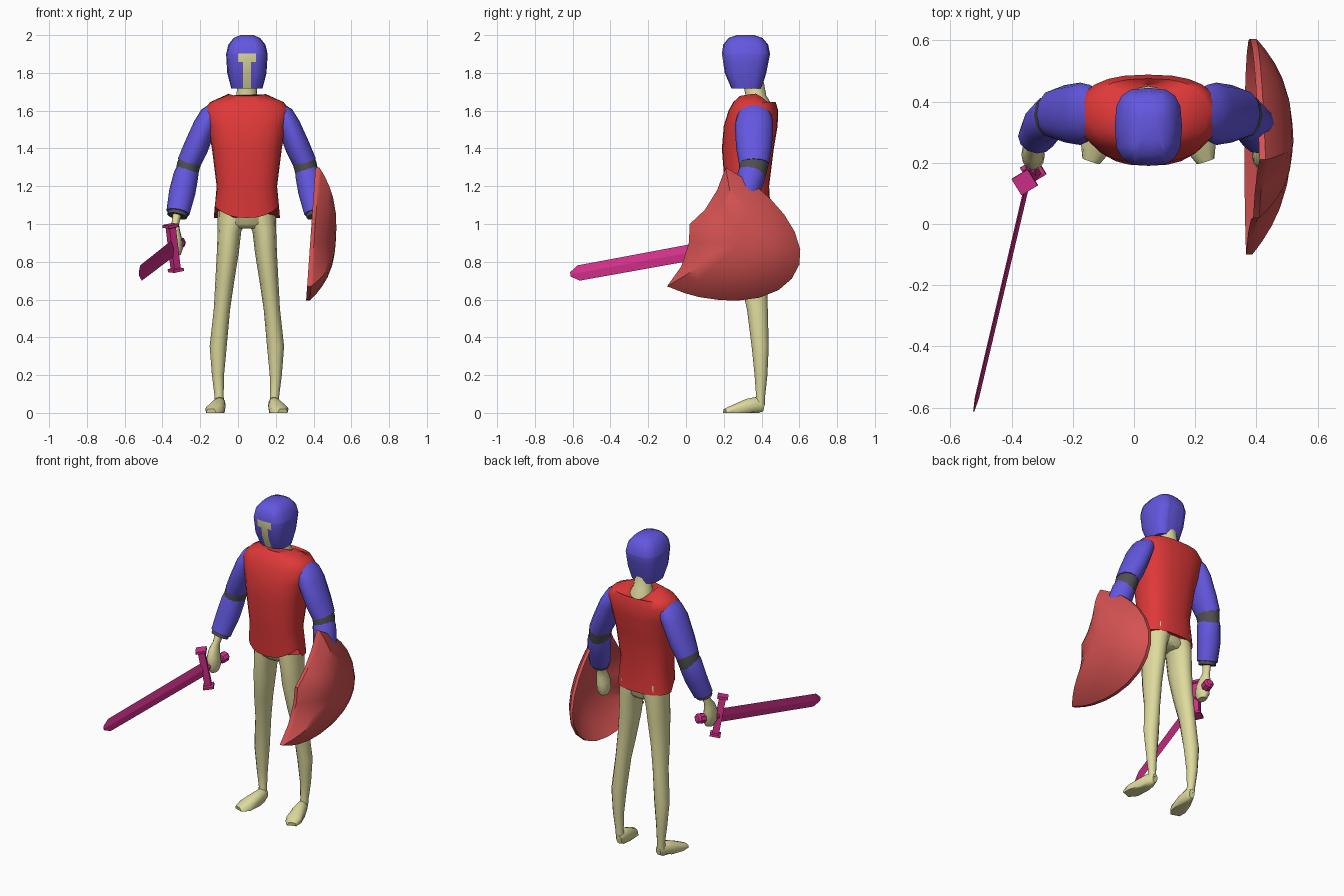
import bpy, bmesh, math
from mathutils import Vector, Matrix

if "Cube" in bpy.data.objects:
    bpy.data.objects.remove(bpy.data.objects["Cube"])

CX = 0.047  # body centre line


def material(name, rgb):
    m = bpy.data.materials.new(name)
    m.diffuse_color = (*rgb, 1)
    m.use_nodes = True
    m.node_tree.nodes["Principled BSDF"].inputs["Base Color"].default_value = m.diffuse_color
    return m


SKIN = material("pale_skin", (0.73, 0.70, 0.34))
RED = material("red_cloth", (0.74, 0.04, 0.04))
BLUE = material("blue_armour", (0.125, 0.095, 0.74))
GREY = material("dark_grey", (0.08, 0.08, 0.08))
ROSE = material("rose_shield", (0.67, 0.085, 0.085))
PINK = material("magenta_sword", (0.66, 0.03, 0.26))


def finish(bm, name, mats, mirror=False, angle=50, matrix=None):
    if matrix:
        bm.transform(matrix)
    bm.transform(Matrix.Translation((-CX, 0, 0)))
    bmesh.ops.recalc_face_normals(bm, faces=bm.faces)
    me = bpy.data.meshes.new(name)
    bm.to_mesh(me)
    bm.free()
    for m in mats:
        me.materials.append(m)
    if angle:
        me.polygons.foreach_set("use_smooth", [True] * len(me.polygons))
        me.set_sharp_from_angle(angle=math.radians(angle))
    ob = bpy.data.objects.new(name, me)
    ob.location.x = CX
    bpy.context.collection.objects.link(ob)
    if mirror:
        ob.modifiers.new("mirror", 'MIRROR').use_mirror_merge = False
    return ob


def loft(rings):
    bm = bmesh.new()
    rows = [[bm.verts.new(p) for p in r] for r in rings]
    n = len(rows[0])
    for a, b in zip(rows, rows[1:]):
        for i in range(n):
            j = (i + 1) % n
            bm.faces.new((a[i], a[j], b[j], b[i]))
    bm.faces.new(rows[0])
    bm.faces.new(rows[-1])
    return bm


def tube(path, n=12, ref=(1, 0, 0)):
    """path: (x, y, z, radius along ref, other radius)"""
    pts = [Vector(p[:3]) for p in path]
    rings = []
    for k, p in enumerate(path):
        t = (pts[min(k + 1, len(pts) - 1)] - pts[max(k - 1, 0)]).normalized()
        a = Vector(ref)
        a = (a - a.dot(t) * t).normalized()
        b = t.cross(a)
        rings.append([pts[k] + a * p[3] * math.cos(2 * math.pi * i / n)
                      + b * p[4] * math.sin(2 * math.pi * i / n) for i in range(n)])
    return loft(rings)


def stack(levels, n=16, e=2.5, lift=None):
    """levels: (z, half width, front y, back y) as superellipse rings"""
    rings = []
    for k, (z, rx, yf, yb) in enumerate(levels):
        ring = []
        for i in range(n):
            c, s = math.cos(2 * math.pi * i / n), math.sin(2 * math.pi * i / n)
            x = CX + rx * math.copysign(abs(c) ** (2 / e), c)
            y = (yf + yb) / 2 + (yb - yf) / 2 * math.copysign(abs(s) ** (2 / e), s)
            ring.append((x, y, z + (lift(k, c, s) if lift else 0)))
        rings.append(ring)
    return loft(rings)


# helmet with T-shaped opening
bm = stack([(1.718, .083, .24, .40), (1.80, .104, .205, .425), (1.90, .11, .19, .445),
            (1.95, .098, .197, .435), (1.985, .07, .225, .405), (2.0, .035, .27, .36)], e=3)
for co, no in [((-.001, 0, 0), (1, 0, 0)), ((.026, 0, 0), (1, 0, 0)), ((.070, 0, 0), (1, 0, 0)),
               ((.095, 0, 0), (1, 0, 0)), ((0, 0, 1.903), (0, 0, 1)), ((0, 0, 1.857), (0, 0, 1))]:
    bmesh.ops.bisect_plane(bm, geom=bm.verts[:] + bm.edges[:] + bm.faces[:],
                           plane_co=co, plane_no=no, dist=1e-5)
for f in bm.faces:
    c = f.calc_center_median()
    bar = 0 < c.x < .095 and 1.857 < c.z < 1.903
    slot = .026 < c.x < .07 and 1.72 < c.z < 1.903
    f.material_index = int(c.y < .27 and (bar or slot))
finish(bm, "helmet", [BLUE, SKIN])

# neck
finish(stack([(1.56, .08, .30, .455), (1.64, .075, .31, .45), (1.68, .055, .315, .425),
              (1.76, .05, .30, .41)], e=2), "neck", [SKIN])


# tunic: curved front hem, lower back hem, collar dipping at the back
def tunic_lift(k, c, s):
    if k == 0:
        return .065 * c * c if s < -.01 else 0
    if k == 6:
        return -.065 * max(s, 0) - .012 * max(-s, 0)
    return 0


finish(stack([(1.032, .175, .215, .45), (1.2, .160, .205, .44), (1.4, .185, .19, .465),
              (1.52, .208, .20, .485), (1.60, .230, .225, .488), (1.645, .195, .25, .475),
              (1.69, .095, .285, .455)], n=24, lift=tunic_lift), "tunic", [RED])

# hips and legs
finish(stack([(.975, .09, .29, .41), (1.0, .14, .26, .43), (1.15, .15, .24, .43)], e=2.2),
       "hips", [SKIN])
finish(tube([(-.02, .35, 1.08, .09, .09), (-.045, .35, .97, .063, .092),
             (-.054, .35, .85, .058, .085), (-.070, .36, .70, .05, .07),
             (-.085, .378, .55, .043, .055), (-.105, .393, .35, .045, .045),
             (-.106, .397, .2, .032, .034), (-.1, .395, .09, .024, .024),
             (-.098, .39, .045, .025, .028)]), "leg", [SKIN], mirror=True)

# feet
bm = tube([(-.092, .413, .04, .018, .028), (-.095, .385, .045, .03, .045),
           (-.105, .33, .038, .04, .042), (-.125, .25, .022, .05, .024),
           (-.14, .205, .014, .03, .012)])
for v in bm.verts:
    v.co.z = max(v.co.z - .004, 0)
    if v.co.z < .016 and v.co.y < .4:
        v.co.z = 0
finish(bm, "foot", [SKIN], mirror=True)

# sleeves, elbow bands and cuffs
finish(tube([(-.115, .37, 1.625, .03, .06), (-.145, .365, 1.58, .055, .09),
             (-.175, .36, 1.52, .062, .102), (-.225, .36, 1.40, .066, .094),
             (-.262, .36, 1.32, .062, .080)]), "upper_sleeve", [BLUE], mirror=True)
finish(tube([(-.25, .36, 1.345, .06, .08), (-.262, .357, 1.31, .062, .078),
             (-.274, .350, 1.255, .060, .070)]), "elbow_band", [GREY], mirror=True)
finish(tube([(-.268, .353, 1.285, .060, .070), (-.275, .347, 1.26, .066, .074),
             (-.295, .325, 1.17, .070, .066), (-.318, .283, 1.06, .062, .056)]),
       "forearm_guard", [BLUE], mirror=True)
finish(tube([(-.313, .292, 1.085, .052, .046), (-.322, .276, 1.042, .054, .047)]),
       "cuff_lining", [GREY], mirror=True)

# hands
finish(tube([(-.320, .28, 1.07, .025, .028), (-.332, .255, 1.0, .020, .026),
             (-.335, .24, .965, .028, .042), (-.332, .228, .92, .036, .052),
             (-.328, .225, .87, .037, .050), (-.325, .228, .835, .022, .030)]),
       "hand", [SKIN], mirror=True)

# sword: local x runs along the blade, local z along the guard
d = Vector((-.18, -.765, -.14)).normalized()
u = (Vector((-.08, 0, 1)) - Vector((-.08, 0, 1)).dot(d) * d).normalized()
w = u.cross(d)
frame = Matrix.Translation((-.343, .155, .873)) @ Matrix((d, w, u)).transposed().to_4x4()
finish(tube([(0, 0, 0, .044, .008), (.755, 0, 0, .041, .007), (.80, 0, 0, .012, .002)],
            n=4, ref=(0, 0, 1)), "sword_blade", [PINK], angle=0, matrix=frame)
finish(tube([(0, 0, s * h, r, r) for s, h, r in
             [(-1, .127, .044), (-1, .112, .044), (-1, .108, .028),
              (1, .108, .028), (1, .112, .044), (1, .127, .044)]], n=4),
       "sword_guard", [PINK], angle=0, matrix=frame)
finish(tube([(0, 0, 0, .019, .019), (-.12, 0, 0, .019, .019), (-.125, 0, 0, .031, .031),
             (-.165, 0, 0, .031, .031), (-.175, 0, 0, .02, .02)], n=8, ref=(0, 0, 1)),
       "sword_grip", [PINK], angle=0, matrix=frame)

# domed shield, outline as (y, z)
outline = [(.21, 1.30), (.165, 1.18), (.10, 1.075), (.02, 1.0), (.015, .90), (-.025, .775),
           (-.10, .67), (-.01, .635), (.07, .613), (.18, .597), (.28, .595), (.39, .61),
           (.49, .65), (.56, .71), (.60, .785), (.605, .865), (.575, .96), (.52, 1.05),
           (.45, 1.13), (.36, 1.21)]


def shield_ring(r, back):
    ring = []
    for y, z in outline:
        y, z = .28 + (y - .28) * r, .90 + (z - .90) * r
        ring.append((.402 + .07 * (z - .9) + .115 * (1 - r ** 2.6) - back, y, z))
    return ring


steps = [.04, .2, .4, .6, .75, .88, .96, 1]
finish(loft([shield_ring(r, 0) for r in steps]
            + [shield_ring(r, .02) for r in reversed(steps)]), "shield", [ROSE], angle=40)
